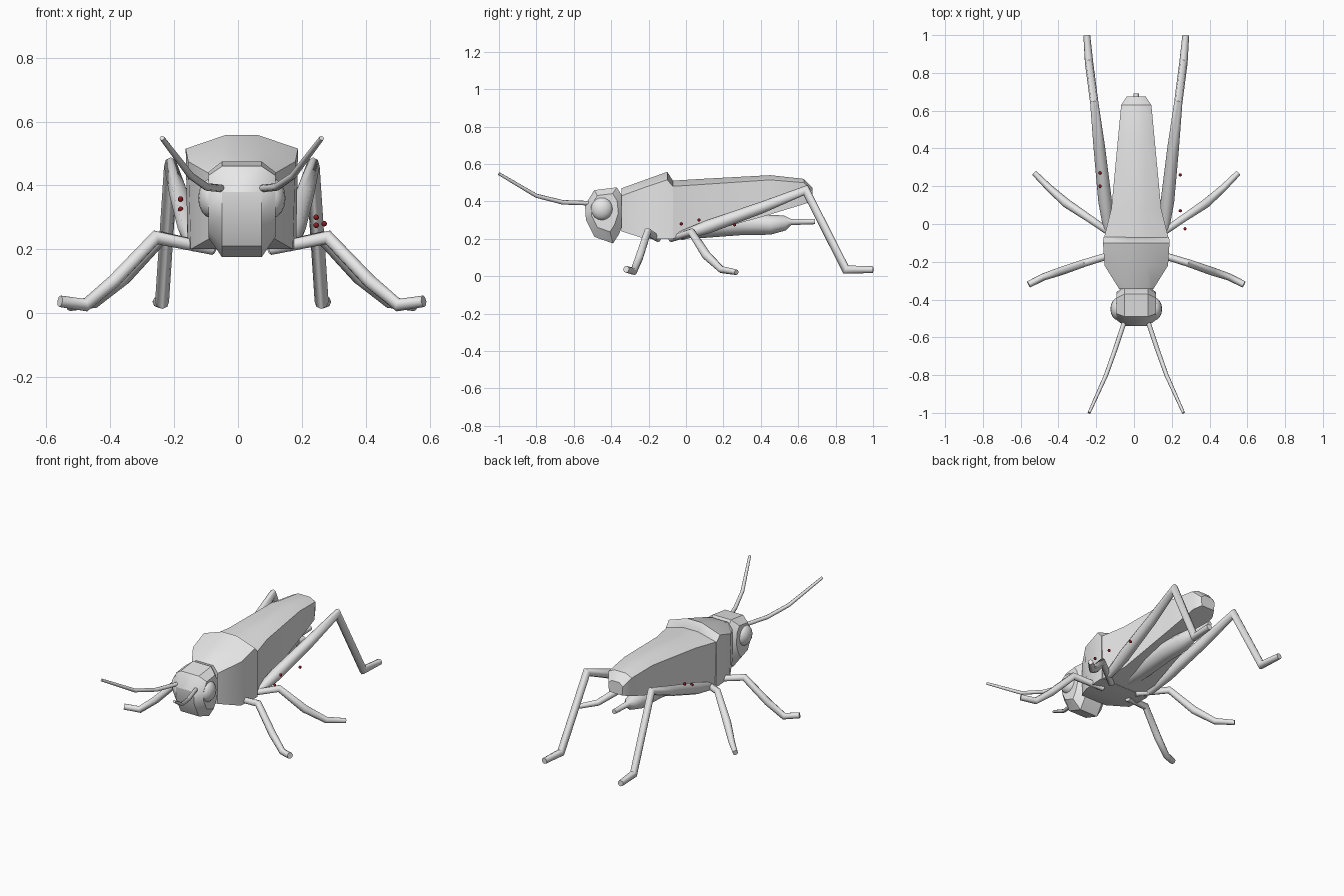
import bpy
import bmesh
import math
from mathutils import Vector

cube = bpy.data.objects.get("Cube")
if cube:
    bpy.data.objects.remove(cube, do_unlink=True)

CX = 0.012  # body axis


def material(name, rgb):
    m = bpy.data.materials.new(name)
    m.use_nodes = True
    m.diffuse_color = (*rgb, 1)
    m.node_tree.nodes["Principled BSDF"].inputs["Base Color"].default_value = (*rgb, 1)
    return m


GREY = material("pale grey", (0.8, 0.8, 0.8))
RED = material("dark red", (0.25, 0.01, 0.015))


def finish(name, bm, mat, angle=35):
    bmesh.ops.recalc_face_normals(bm, faces=bm.faces)
    mesh = bpy.data.meshes.new(name)
    bm.to_mesh(mesh)
    bm.free()
    mesh.materials.append(mat)
    ob = bpy.data.objects.new(name, mesh)
    bpy.context.collection.objects.link(ob)
    bpy.ops.object.select_all(action="DESELECT")
    ob.select_set(True)
    bpy.context.view_layer.objects.active = ob
    bpy.ops.object.shade_smooth_by_angle(angle=math.radians(angle))
    return ob


def loft(name, rings, angle=35):
    """Skin a row of equal rings and cap both ends."""
    bm = bmesh.new()
    rows = [[bm.verts.new((p[0] + CX, p[1], p[2])) for p in ring] for ring in rings]
    n = len(rows[0])
    for a, b in zip(rows, rows[1:]):
        for i in range(n):
            j = (i + 1) % n
            bm.faces.new((a[i], a[j], b[j], b[i]))
    bm.faces.new(rows[0])
    bm.faces.new(rows[-1])
    return finish(name, bm, GREY, angle)


def tube(name, path, radii, sides=8):
    """Round limb along a path, mitred at each joint."""
    pts = [Vector(p) for p in path]
    ref = (pts[-1] - pts[0]).cross(Vector((0, 0, 1))).normalized()
    rings = []
    for k, p in enumerate(pts):
        d_in = (p - pts[k - 1]).normalized() if k else (pts[1] - p).normalized()
        d_out = (pts[k + 1] - p).normalized() if k < len(pts) - 1 else d_in
        normal = (d_in + d_out).normalized()
        u = d_in.cross(ref).normalized()
        v = d_in.cross(u)
        ring = []
        for i in range(sides):
            t = math.tau * i / sides
            o = (u * math.cos(t) + v * math.sin(t)) * radii[k]
            ring.append(p + o - d_in * (o.dot(normal) / d_in.dot(normal)))
        rings.append(ring)
    return loft(name, rings, 50)


def ball(name, centre, size, mat, segments=16):
    bm = bmesh.new()
    bmesh.ops.create_uvsphere(bm, u_segments=segments, v_segments=segments // 2, radius=1)
    for v in bm.verts:
        v.co = Vector(centre) + Vector([c * s for c, s in zip(v.co, size)])
    return finish(name, bm, mat, 60)


def body_ring(y, base, side, low, shoulder, ridge, top):
    half = [(base, low), (side, shoulder), (ridge, top)]
    return [(x, y, z) for x, z in half] + [(-x, y, z) for x, z in reversed(half)]


# Thorax shield, flaring up to a step at its rear
loft("thorax_shield", [body_ring(*s) for s in (
    (-0.345, 0.09, 0.09, 0.24, 0.43, 0.06, 0.47),
    (-0.22, 0.16, 0.168, 0.20, 0.475, 0.06, 0.515),
    (-0.10, 0.17, 0.176, 0.20, 0.515, 0.05, 0.558),
    (-0.07, 0.17, 0.174, 0.20, 0.48, 0.05, 0.51))])

# Folded wings, tapering to a blunt tip
loft("folded_wings", [body_ring(*s) for s in (
    (-0.08, 0.165, 0.172, 0.20, 0.48, 0.05, 0.51),
    (0.08, 0.125, 0.132, 0.225, 0.49, 0.05, 0.52),
    (0.45, 0.09, 0.097, 0.33, 0.515, 0.045, 0.54),
    (0.63, 0.072, 0.08, 0.385, 0.50, 0.04, 0.52),
    (0.675, 0.045, 0.05, 0.40, 0.455, 0.025, 0.475))])

# Abdomen with its narrow tail
tube("abdomen", [(0, -0.1, 0.265), (0, 0.1, 0.27), (0, 0.3, 0.28), (0, 0.45, 0.275),
                 (0, 0.53, 0.285), (0, 0.56, 0.29), (0, 0.69, 0.292)],
     [0.06, 0.065, 0.06, 0.053, 0.04, 0.017, 0.014], 10)

# Head: side profile with narrower cheeks
profile = [(-0.49, 0.46), (-0.37, 0.475), (-0.335, 0.42), (-0.325, 0.32), (-0.355, 0.23),
           (-0.39, 0.175), (-0.49, 0.21), (-0.535, 0.3), (-0.54, 0.38)]
loft("head", [[(x, -0.44 + (y + 0.44) * f, 0.37 + (z - 0.37) * f) for y, z in profile]
              for x, f in ((-0.105, 0.68), (-0.062, 1), (0.062, 1), (0.105, 0.68))])

# Paired parts
for s, side in ((1, "left"), (-1, "right")):
    def mirrored(points):
        return [(s * x, y, z) for x, y, z in points]

    ball(side + "_eye", (CX + s * 0.095, -0.45, 0.36), (0.042, 0.06, 0.062), GREY)
    tube(side + "_antenna",
         mirrored([(0.06, -0.51, 0.39), (0.11, -0.66, 0.395), (0.16, -0.8, 0.43), (0.25, -1, 0.548)]),
         [0.012, 0.012, 0.011, 0.008])
    tube(side + "_front_leg",
         mirrored([(0.09, -0.15, 0.2), (0.27, -0.205, 0.237), (0.40, -0.25, 0.1),
                   (0.49, -0.28, 0.025), (0.57, -0.32, 0.037)]),
         [0.018, 0.02, 0.022, 0.019, 0.018])
    tube(side + "_middle_leg",
         mirrored([(0.09, -0.08, 0.2), (0.25, 0.03, 0.235), (0.37, 0.11, 0.11),
                   (0.46, 0.19, 0.035), (0.54, 0.27, 0.021)]),
         [0.018, 0.02, 0.024, 0.019, 0.015])
    tube(side + "_hind_leg",
         mirrored([(0.15, -0.03, 0.215), (0.165, 0.12, 0.265), (0.195, 0.4, 0.365),
                   (0.222, 0.64, 0.46), (0.25, 0.855, 0.035), (0.262, 1, 0.035)]),
         [0.024, 0.036, 0.031, 0.022, 0.022, 0.018])

# Small red specks beside the hind legs
specks = [(0.245, 0.26, 0.275), (0.245, 0.07, 0.3), (0.27, -0.025, 0.28),
          (-0.18, 0.2, 0.325), (-0.18, 0.27, 0.357)]
for i, place in enumerate(specks):
    ball("red_speck_%d" % (i + 1), place, (0.009,) * 3, RED, 10)
